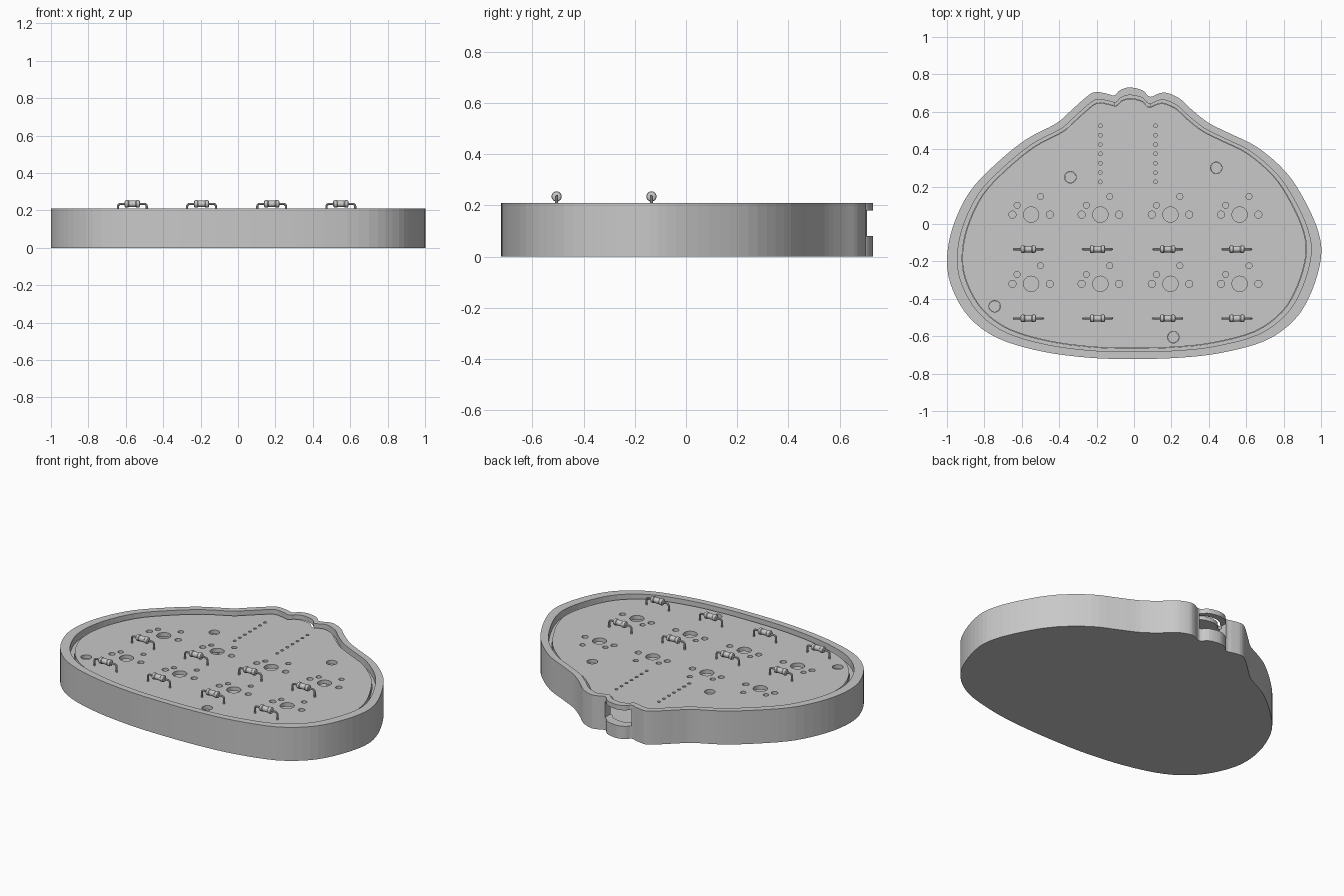
import bpy, bmesh, math
from mathutils import Vector, Matrix

if "Cube" in bpy.data.objects:
    bpy.data.objects.remove(bpy.data.objects["Cube"])

grey = bpy.data.materials.new("light grey")
grey.diffuse_color = (0.58, 0.58, 0.58, 1)
grey.use_nodes = True
grey.node_tree.nodes["Principled BSDF"].inputs["Base Color"].default_value = grey.diffuse_color

RIM, LEDGE, FLOOR = 0.21, 0.165, 0.03
PLATE_TOP = 0.19

# Outline control points, counter-clockwise from the front
KEYS = [(0, -.722), (.24, -.715), (.46, -.69), (.70, -.625), (.86, -.51), (.95, -.36),
        (1, -.18), (.985, -.04), (.91, .13), (.81, .28), (.66, .41), (.51, .485),
        (.40, .54), (.31, .61), (.245, .67), (.18, .70), (.14, .70), (.085, .68),
        (.045, .715), (-.025, .73), (-.075, .715), (-.105, .688), (-.15, .698),
        (-.21, .705), (-.26, .675), (-.36, .585), (-.42, .535), (-.58, .45),
        (-.74, .32), (-.88, .17), (-.97, -.02), (-1, -.2), (-.97, -.35),
        (-.88, -.50), (-.73, -.61), (-.50, -.68), (-.24, -.715)]


def smooth_loop(keys, steps=4):
    pts, n = [], len(keys)
    for i in range(n):
        a, b, c, d = (Vector(keys[(i + k) % n]) for k in (-1, 0, 1, 2))
        for s in range(steps):
            t = s / steps
            pts.append(0.5 * (2 * b + (c - a) * t + (2 * a - 5 * b + 4 * c - d) * t ** 2
                              + (3 * b - a - 3 * c + d) * t ** 3))
    return pts


OUTLINE = smooth_loop(KEYS)


def scaled(f):
    mid = Vector((0.01, -0.01))
    return [mid + (p - mid) * f for p in OUTLINE]


def add_object(name, mesh):
    mesh.materials.clear()
    mesh.materials.append(grey)
    ob = bpy.data.objects.new(name, mesh)
    bpy.context.collection.objects.link(ob)
    return ob


def from_bmesh(name, bm):
    bmesh.ops.recalc_face_normals(bm, faces=bm.faces[:])
    mesh = bpy.data.meshes.new(name)
    bm.to_mesh(mesh)
    bm.free()
    return add_object(name, mesh)


def evaluated_mesh(ob):
    bpy.context.view_layer.update()
    deps = bpy.context.evaluated_depsgraph_get()
    return bpy.data.meshes.new_from_object(ob.evaluated_get(deps))


# Tray: stacked outline loops bridged into a shell with a stepped rim
bm = bmesh.new()
loops = []
for f, z in [(1, 0), (1, RIM), (.945, RIM), (.945, LEDGE), (.92, LEDGE), (.92, FLOOR)]:
    loops.append([bm.verts.new((p.x, p.y, z)) for p in scaled(f)])
for lo, hi in zip(loops, loops[1:]):
    for i in range(len(lo)):
        j = (i + 1) % len(lo)
        bm.faces.new((lo[i], lo[j], hi[j], hi[i]))
bm.faces.new(loops[0][::-1])
bm.faces.new(loops[-1])
tray = from_bmesh("tray", bm)

# Connector slot through the back wall
bm = bmesh.new()
bmesh.ops.create_cube(bm, size=1, matrix=Matrix.Translation((-.01, .70, .13))
                      @ Matrix.Diagonal((.19, .3, .1, 1)))
cutter = from_bmesh("slot_cutter", bm)
cutter.hide_render = True
mod = tray.modifiers.new("slot", 'BOOLEAN')
mod.operation, mod.object, mod.solver = 'DIFFERENCE', cutter, 'EXACT'
cut = evaluated_mesh(tray)
tray.modifiers.clear()
tray.data = cut
bpy.data.objects.remove(cutter)

# Circuit plate: filled outline with every drill hole as an inner loop
COLS, ROWS = (-.55, -.18, .195, .565), (.05, -.32)
MOUNTS = [(-.34, .25), (.44, .30), (-.745, -.44), (.21, -.605)]
FOOTPRINT = [(0, 0, .041), (-.1, 0, .019), (.1, 0, .019), (-.075, .05, .016), (.05, .097, .016)]
holes = [(x + dx, y + dy, r) for x in COLS for y in ROWS for dx, dy, r in FOOTPRINT]
holes += [(x, .225 + .05 * i, .01) for x in (-.18, .115) for i in range(7)]
holes += [(x, y, .031) for x, y in MOUNTS]

curve = bpy.data.curves.new("plate_curve", 'CURVE')
curve.dimensions, curve.fill_mode = '2D', 'BOTH'
curve.extrude = (PLATE_TOP - LEDGE) / 2


def add_spline(pts):
    sp = curve.splines.new('POLY')
    sp.points.add(len(pts) - 1)
    for p, q in zip(sp.points, pts):
        p.co = (q[0], q[1], 0, 1)
    sp.use_cyclic_u = True


add_spline(scaled(.918))
for x, y, r in holes:
    n = 24 if r > .015 else 12
    add_spline([(x + r * math.cos(math.tau * i / n), y + r * math.sin(math.tau * i / n))
                for i in range(n)])
helper = bpy.data.objects.new("plate_helper", curve)
bpy.context.collection.objects.link(helper)
plate = add_object("circuit_plate", evaluated_mesh(helper))
plate.location.z = (PLATE_TOP + LEDGE) / 2
bpy.data.objects.remove(helper)

# Support posts under the mounting holes
bm = bmesh.new()
for x, y in MOUNTS:
    bmesh.ops.create_cone(bm, cap_ends=True, segments=24, radius1=.03, radius2=.03,
                          depth=LEDGE - FLOOR + .005,
                          matrix=Matrix.Translation((x, y, (LEDGE + FLOOR) / 2)))
from_bmesh("support_posts", bm)


# Lathe and sweep share one ring-skinning helper
def skin(bm, rings):
    vs = [[bm.verts.new(p) for p in ring] for ring in rings]
    n = len(vs[0])
    for a, b in zip(vs, vs[1:]):
        for i in range(n):
            j = (i + 1) % n
            bm.faces.new((a[i], a[j], b[j], b[i]))
    bm.faces.new(vs[0])
    bm.faces.new(vs[-1][::-1])


def ring(x, z, r, tilt, n):
    # circle around a path that bends in the xz plane
    return [(x - r * math.sin(tilt) * math.sin(a), r * math.cos(a),
             z + r * math.cos(tilt) * math.sin(a))
            for a in (math.tau * i / n for i in range(n))]


# Resistor: body with thicker ends, and a wire bent down at both sides
bm = bmesh.new()
body = [(-.041, .012), (-.038, .018), (-.034, .02), (-.022, .02), (-.018, .017)]
body += [(-x, r) for x, r in reversed(body)]
skin(bm, [ring(x, 0, r, 0, 16) for x, r in body])
drop, bend, wx = PLATE_TOP - .01 - .235, .014, .077
arc = [(wx - bend + bend * math.sin(t), -bend + bend * math.cos(t), -t)
       for t in (math.pi / 2 * k / 4 for k in range(5))]
right = arc + [(wx, drop, -math.pi / 2)]
wire = [(-x, z, -t) for x, z, t in reversed(right)] + right
skin(bm, [ring(x, z, .006, t, 8) for x, z, t in wire])
resistor = from_bmesh("resistor", bm)
mesh = resistor.data
mesh.shade_smooth()
mesh.set_sharp_from_angle(angle=math.radians(35))
bpy.data.objects.remove(resistor)
for x in COLS:
    for y in ROWS:
        part = bpy.data.objects.new("resistor", mesh)
        part.location = (x - .015, y - .185, .235)
        bpy.context.collection.objects.link(part)
